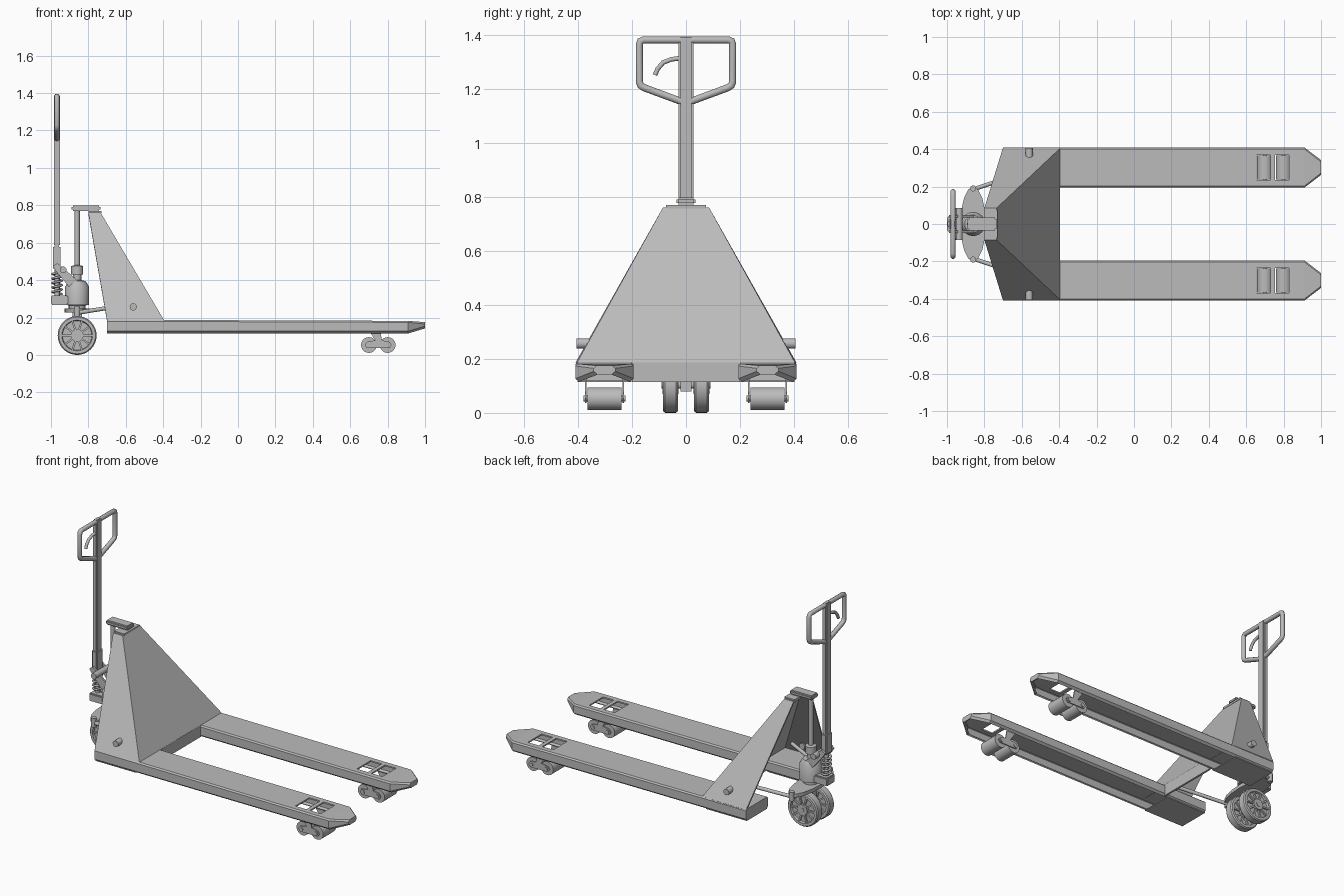
import bpy, bmesh, math
from mathutils import Vector, Matrix

if "Cube" in bpy.data.objects:
    bpy.data.objects.remove(bpy.data.objects["Cube"])

GREY = (0.5, 0.5, 0.5, 1)
mat = bpy.data.materials.new("plain grey")
mat.use_nodes = True
mat.diffuse_color = GREY
mat.node_tree.nodes["Principled BSDF"].inputs["Base Color"].default_value = GREY


def activate(ob):
    bpy.ops.object.select_all(action="DESELECT")
    ob.select_set(True)
    bpy.context.view_layer.objects.active = ob


def finish(name, bm, smooth=False):
    bmesh.ops.recalc_face_normals(bm, faces=bm.faces)
    me = bpy.data.meshes.new(name)
    bm.to_mesh(me)
    bm.free()
    me.materials.append(mat)
    ob = bpy.data.objects.new(name, me)
    bpy.context.collection.objects.link(ob)
    if smooth:
        activate(ob)
        bpy.ops.object.shade_smooth_by_angle(angle=math.radians(35))
    return ob


def box(name, lo, hi, bevel=0.0):
    lo, hi = Vector(lo), Vector(hi)
    bm = bmesh.new()
    bmesh.ops.create_cube(bm, size=1, matrix=Matrix.Translation((lo + hi) / 2)
                          @ Matrix.Diagonal((*(hi - lo), 1)))
    if bevel:
        bmesh.ops.bevel(bm, geom=bm.edges[:], offset=bevel, segments=2, affect="EDGES")
    return finish(name, bm)


def rod(name, a, b, r, sides=20):
    a, b = Vector(a), Vector(b)
    turn = (b - a).to_track_quat("Z", "Y").to_matrix().to_4x4()
    bm = bmesh.new()
    bmesh.ops.create_cone(bm, cap_ends=True, segments=sides, radius1=r, radius2=r,
                          depth=(b - a).length, matrix=Matrix.Translation((a + b) / 2) @ turn)
    return finish(name, bm, True)


def lathe(name, profile, matrix, steps=36):
    bm = bmesh.new()
    vs = [bm.verts.new((r, 0, h)) for r, h in profile]
    es = [bm.edges.new(pair) for pair in zip(vs, vs[1:])]
    bmesh.ops.spin(bm, geom=vs + es, cent=(0, 0, 0), axis=(0, 0, 1),
                   angle=math.tau, steps=steps)
    bmesh.ops.remove_doubles(bm, verts=bm.verts, dist=0.0003)
    bm.transform(matrix)
    return finish(name, bm, True)


def prism(name, pts, offset):
    """Extrude a planar outline along an offset."""
    bm = bmesh.new()
    face = bm.faces.new([bm.verts.new(p) for p in pts])
    new = bmesh.ops.extrude_face_region(bm, geom=[face], use_keep_orig=True)["geom"]
    bmesh.ops.translate(bm, vec=offset, verts=[v for v in new if isinstance(v, bmesh.types.BMVert)])
    return finish(name, bm)


def tube(name, pts, r, cyclic=False):
    cu = bpy.data.curves.new(name, "CURVE")
    cu.dimensions = "3D"
    cu.bevel_depth, cu.bevel_resolution, cu.use_fill_caps = r, 3, True
    sp = cu.splines.new("POLY")
    sp.points.add(len(pts) - 1)
    for p, co in zip(sp.points, pts):
        p.co = (*co, 1)
    sp.use_cyclic_u = cyclic
    cu.materials.append(mat)
    ob = bpy.data.objects.new(name, cu)
    bpy.context.collection.objects.link(ob)
    activate(ob)
    bpy.ops.object.convert(target="MESH")
    bpy.ops.object.shade_smooth_by_angle(angle=math.radians(50))


def solidify(ob, t):
    m = ob.modifiers.new("thickness", "SOLIDIFY")
    m.thickness, m.offset = t, -1


def fork(side, s):
    # open channel lofted along x, narrowing to a blunt tip
    mid = s * 0.302
    stations = [(-0.70, 0.108, 0.115, 0.188, 0.008), (0.91, 0.108, 0.115, 0.182, 0.008),
                (1.0, 0.04, 0.142, 0.175, 0.01)]
    bm, rings = bmesh.new(), []
    for x, w, lo, hi, c in stations:
        half = [(w - 0.014, lo), (w, lo + 0.012), (w, hi - c), (w - c, hi)]
        sec = half + [(-y, z) for y, z in reversed(half)]
        rings.append([bm.verts.new((x, mid + y, z)) for y, z in sec])
    for a, b in zip(rings, rings[1:]):
        for i in range(len(a) - 1):
            bm.faces.new((a[i], a[i + 1], b[i + 1], b[i]))
    bm.faces.new(rings[0])
    bm.faces.new(rings[-1])
    bmesh.ops.recalc_face_normals(bm, faces=bm.faces)
    # make sure the shell thickens inward
    bm.faces.ensure_lookup_table()
    top = max(bm.faces, key=lambda f: f.calc_center_median().z * (f.calc_area() > 0.1))
    flip = top.normal.z < 0
    ob = finish(side + "_fork", bm)
    if flip or ob.data.polygons[top_index(ob)].normal.z < 0:
        ob.data.flip_normals()
    solidify(ob, 0.01)
    for i, x in enumerate((0.692, 0.792)):
        cut = box(f"{side}_roller_slot_{i}", (x - 0.038, mid - 0.068, 0.16), (x + 0.038, mid + 0.068, 0.22))
        cut.hide_render = True
        cut.hide_viewport = True
        b = ob.modifiers.new("slot", "BOOLEAN")
        b.operation, b.object, b.solver = "DIFFERENCE", cut, "EXACT"
    box(side + "_fork_heel_plate", (-0.70, mid - 0.1, 0.114), (-0.42, mid + 0.1, 0.12))
    # tandem load rollers on a rocking bogie
    for i, x in enumerate((0.70, 0.80)):
        rod(f"{side}_load_roller_{i}", (x, mid - 0.063, 0.053), (x, mid + 0.063, 0.053), 0.042, 28)
        rod(f"{side}_roller_axle_{i}", (x, mid - 0.078, 0.053), (x, mid + 0.078, 0.053), 0.011)
    for i, y in enumerate((mid - 0.073, mid + 0.067)):
        prism(f"{side}_bogie_link_{i}", [(x, y, z) for x, z in (
            (0.69, 0.036), (0.81, 0.036), (0.822, 0.053), (0.81, 0.07), (0.77, 0.078), (0.76, 0.13),
            (0.70, 0.13), (0.735, 0.078), (0.69, 0.07), (0.678, 0.053))], (0, 0.006, 0))


def top_index(ob):
    return max(ob.data.polygons, key=lambda p: p.area * p.center.z).index


# Sloped shield: front panel, two side panels and a top strip
bm = bmesh.new()
corner = {}
for s in (-1, 1):
    for key, x, y, z in (("front", -0.395, 0.405, 0.185), ("rear", -0.70, 0.41, 0.185),
                         ("top_rear", -0.80, 0.085, 0.762), ("top_front", -0.735, 0.085, 0.762)):
        corner[key, s] = bm.verts.new((x, y * s, z))
    bm.faces.new([corner[k, s] for k in ("front", "rear", "top_rear", "top_front")])
bm.faces.new([corner[k] for k in (("front", -1), ("front", 1), ("top_front", 1), ("top_front", -1))])
bm.faces.new([corner[k] for k in (("top_front", -1), ("top_front", 1), ("top_rear", 1), ("top_rear", -1))])
shield = finish("shield", bm)
if shield.data.polygons[2].normal.x < 0:
    shield.data.flip_normals()
solidify(shield, 0.01)
box("front_skirt", (-0.407, -0.2, 0.115), (-0.395, 0.2, 0.187))

for side, s in (("left", 1), ("right", -1)):
    fork(side, s)
    rod(side + "_side_pin", (-0.56, s * 0.34, 0.257), (-0.56, s * 0.405, 0.257), 0.019)
    rod(side + "_push_rod", (-0.86, s * 0.185, 0.225), (-0.52, s * 0.30, 0.28), 0.011)
    rod(side + "_yoke_pin", (-0.86, s * 0.19, 0.205), (-0.86, s * 0.19, 0.26), 0.016)
    # spoked steering wheel
    y = s * 0.0575
    place = Matrix.Translation((-0.86, y, 0.104)) @ Matrix.Rotation(math.pi / 2, 4, "X")
    half = [(0, 0.03), (0.034, 0.03), (0.034, 0.014), (0.078, 0.014), (0.082, 0.027), (0.098, 0.027), (0.104, 0.02)]
    lathe(side + "_steer_wheel", half + [(r, -h) for r, h in reversed(half)], place, 40)
    for i in range(10):
        spoke = box(f"{side}_wheel_spoke_{i}", (0.03, -0.005, -0.024), (0.082, 0.005, 0.024))
        spoke.data.transform(place @ Matrix.Rotation(i * math.tau / 10, 4, "Z"))
    # arm linking the tiller to the pump
    prism(side + "_tiller_arm", [(x, s * 0.035, z) for x, z in (
        (-0.99, 0.475), (-0.965, 0.49), (-0.94, 0.47), (-0.85, 0.39), (-0.86, 0.34), (-0.90, 0.36),
        (-0.975, 0.45))], (0, s * 0.012, 0))

# Steering axle, lens-shaped yoke plate
rod("wheel_axle", (-0.86, -0.09, 0.104), (-0.86, 0.09, 0.104), 0.014)
box("axle_bracket", (-0.885, -0.02, 0.08), (-0.835, 0.02, 0.25))
lens = [(-0.86 + d * 0.068 * math.cos(t), d * 0.2 * math.sin(t), 0.226)
        for d in (1, -1) for t in [math.pi * (k / 8 - 0.5) for k in range(8)]]
prism("yoke_plate", lens, (0, 0, 0.022))

# Hydraulic pump with lifting ram
lathe("pump_and_ram", [(0, 0.24), (0.045, 0.24), (0.045, 0.265), (0.064, 0.268), (0.064, 0.365),
      (0.045, 0.395), (0.022, 0.40), (0.022, 0.43), (0.032, 0.43), (0.032, 0.475), (0.014, 0.48),
      (0.014, 0.775), (0, 0.775)], Matrix.Translation((-0.86, 0, 0)))
box("pump_foot", (-1.0, -0.04, 0.268), (-0.89, 0.04, 0.318), 0.006)
rod("pump_piston", (-0.967, 0, 0.3), (-0.967, 0, 0.47), 0.014)
tube("return_spring", [(-0.967 + 0.025 * math.cos(t), 0.025 * math.sin(t), 0.325 + 0.0038 * t)
                       for t in [k * math.tau / 16 for k in range(81)]], 0.006)
rod("tiller_pivot", (-0.935, -0.085, 0.455), (-0.935, 0.085, 0.455), 0.018)

# Ram head on top of the shield
box("ram_head", (-0.89, -0.035, 0.77), (-0.735, 0.035, 0.798), 0.008)
box("ram_head_base", (-0.80, -0.075, 0.758), (-0.73, 0.075, 0.77))

# Tiller bar, hand loop and release lever
box("tiller_bar", (-0.985, -0.027, 0.58), (-0.952, 0.027, 1.395), 0.007)
box("tiller_socket", (-0.988, -0.031, 0.455), (-0.949, 0.031, 0.585), 0.007)
half = [(0.02, 1.155), (0.155, 1.205), (0.168, 1.213), (0.173, 1.228), (0.173, 1.365), (0.169, 1.378), (0.157, 1.382)]
loop = half + [(-y, z) for y, z in reversed(half)]
tube("hand_loop", [(-0.968, y, z) for y, z in loop], 0.014, True)
tube("release_lever", [(-0.968, y, z) for y, z in (
    (-0.02, 1.315), (-0.055, 1.31), (-0.085, 1.298), (-0.105, 1.275), (-0.115, 1.252))], 0.009)
